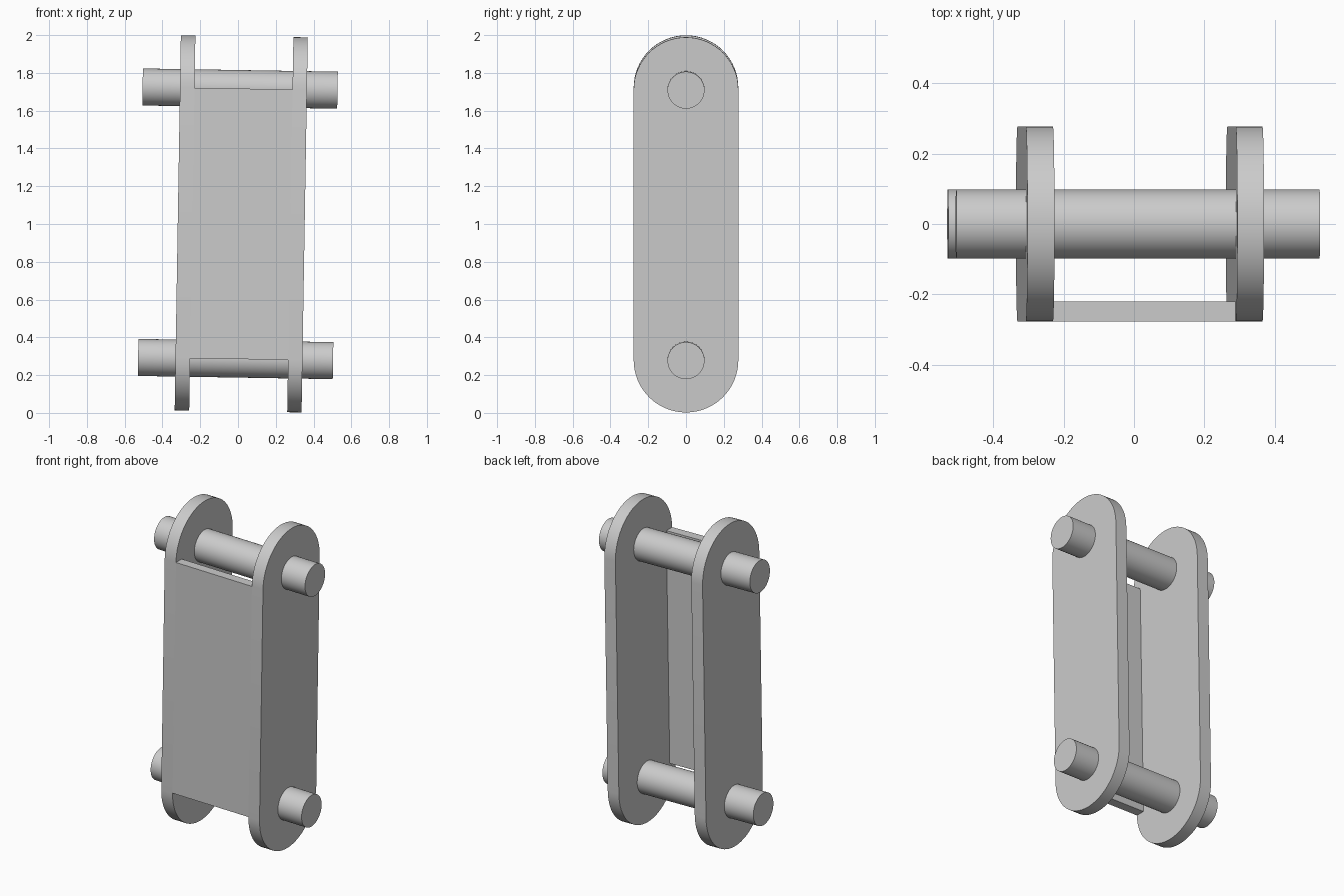
import bpy, bmesh
from math import pi, sin, cos
from mathutils import Matrix

cube = bpy.data.objects.get("Cube")
if cube:
    bpy.data.objects.remove(cube, do_unlink=True)

RADIUS = 0.277        # rounded end of the side plates
REACH = 0.716         # pin distance from the middle
PIN_R = 0.098
# The whole link leans very slightly to its left
POSE = Matrix.Translation((0, 0, 1.001)) @ Matrix.Rotation(0.0165, 4, 'Y')

metal = bpy.data.materials.new("light_grey_metal")
metal.use_nodes = True
grey = (0.6, 0.6, 0.6, 1)
metal.diffuse_color = grey
metal.node_tree.nodes["Principled BSDF"].inputs["Base Color"].default_value = grey


def extrude_x(name, outline, x0, x1):
    """Extrude a (y, z) outline from x0 to x1, with sharp rims and smooth curves."""
    bm = bmesh.new()
    face = bm.faces.new([bm.verts.new((x0, y, z)) for y, z in outline])
    ext = bmesh.ops.extrude_face_region(bm, geom=[face])
    verts = [g for g in ext["geom"] if isinstance(g, bmesh.types.BMVert)]
    bmesh.ops.translate(bm, verts=verts, vec=(x1 - x0, 0, 0))
    bmesh.ops.recalc_face_normals(bm, faces=bm.faces)
    mesh = bpy.data.meshes.new(name)
    bm.to_mesh(mesh)
    bm.free()
    mesh.materials.append(metal)
    obj = bpy.data.objects.new(name, mesh)
    bpy.context.collection.objects.link(obj)
    obj.matrix_world = POSE
    bpy.ops.object.select_all(action='DESELECT')
    obj.select_set(True)
    bpy.context.view_layer.objects.active = obj
    bpy.ops.object.shade_smooth_by_angle(angle=pi / 6)
    return obj


def arc(cz, radius, start, sweep, steps):
    return [(radius * cos(start + sweep * i / steps),
             cz + radius * sin(start + sweep * i / steps)) for i in range(steps + 1)]


# Side plates: long, round-ended bars
stadium = arc(REACH, RADIUS, 0, pi, 32) + arc(-REACH, RADIUS, pi, pi, 32)
extrude_x("right_side_plate", stadium, -0.319, -0.242)
extrude_x("left_side_plate", stadium, 0.277, 0.353)

# Front web joining the plates, flush with their front edges
web = [(-RADIUS, -REACH), (-0.22, -REACH), (-0.22, REACH), (-RADIUS, REACH)]
extrude_x("front_web", web, -0.242, 0.277)

# Two pins passing through both plates
for name, z in (("upper_pin", REACH), ("lower_pin", -REACH)):
    extrude_x(name, arc(z, PIN_R, 0, 2 * pi, 64)[:-1], -0.517, 0.515)
